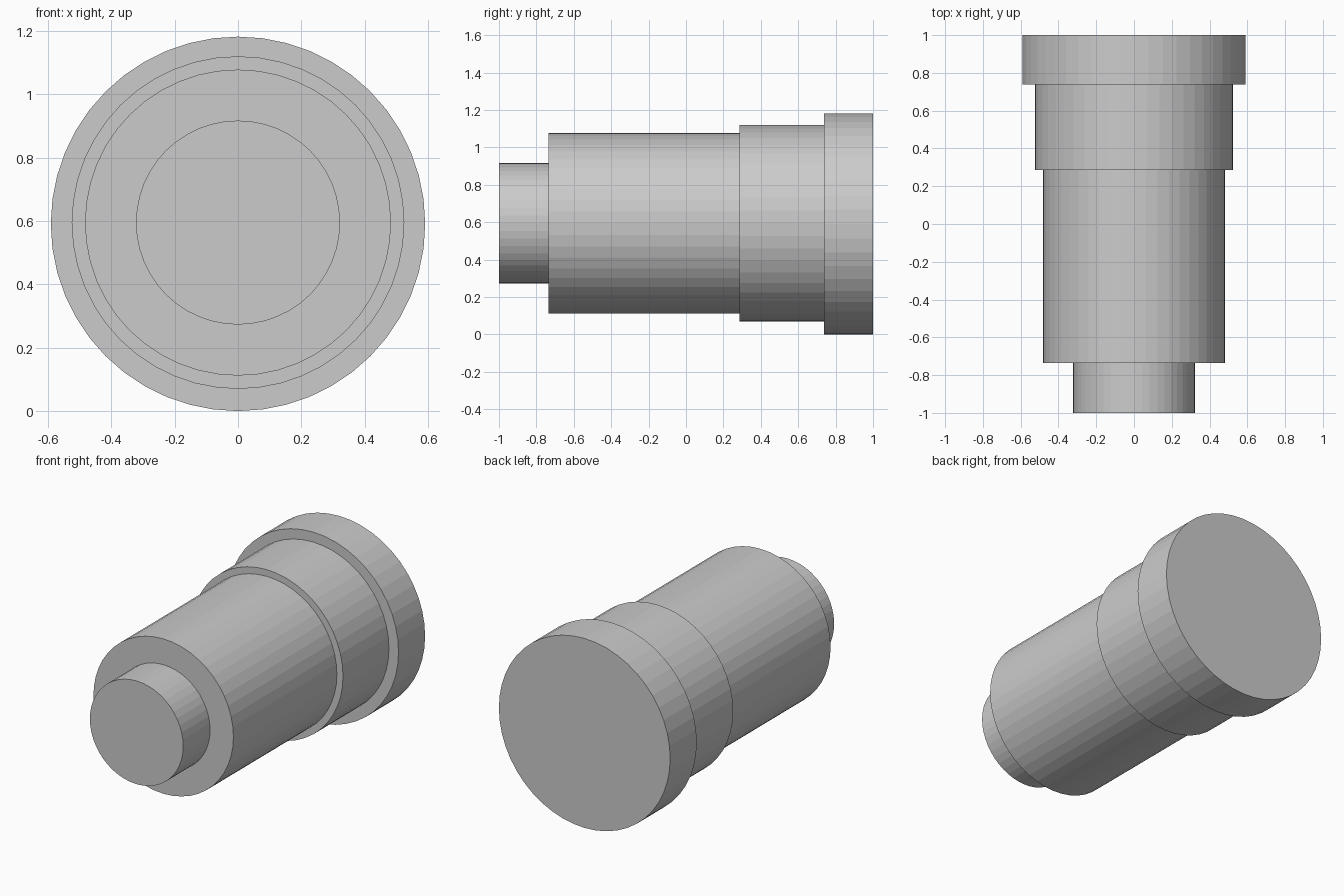
import bpy, math

if "Cube" in bpy.data.objects:
    bpy.data.objects.remove(bpy.data.objects["Cube"])

SIDES = 48

def drum(name, radius, y0, y1, z):
    # Flat-faced cylinder lying along the y axis
    bpy.ops.mesh.primitive_cylinder_add(
        vertices=SIDES, radius=radius, depth=y1 - y0,
        location=(0, (y0 + y1) / 2, z), rotation=(math.pi / 2, 0, 0))
    bpy.context.object.name = name

# Stepped barrel, front to back
drum("front_stub", 0.322, -1.0, -0.735, 0.595)
drum("main_barrel", 0.483, -0.735, 0.285, 0.595)
drum("rear_collar", 0.525, 0.285, 0.738, 0.595)
drum("rear_flange", 0.591, 0.738, 1.0, 0.591)
